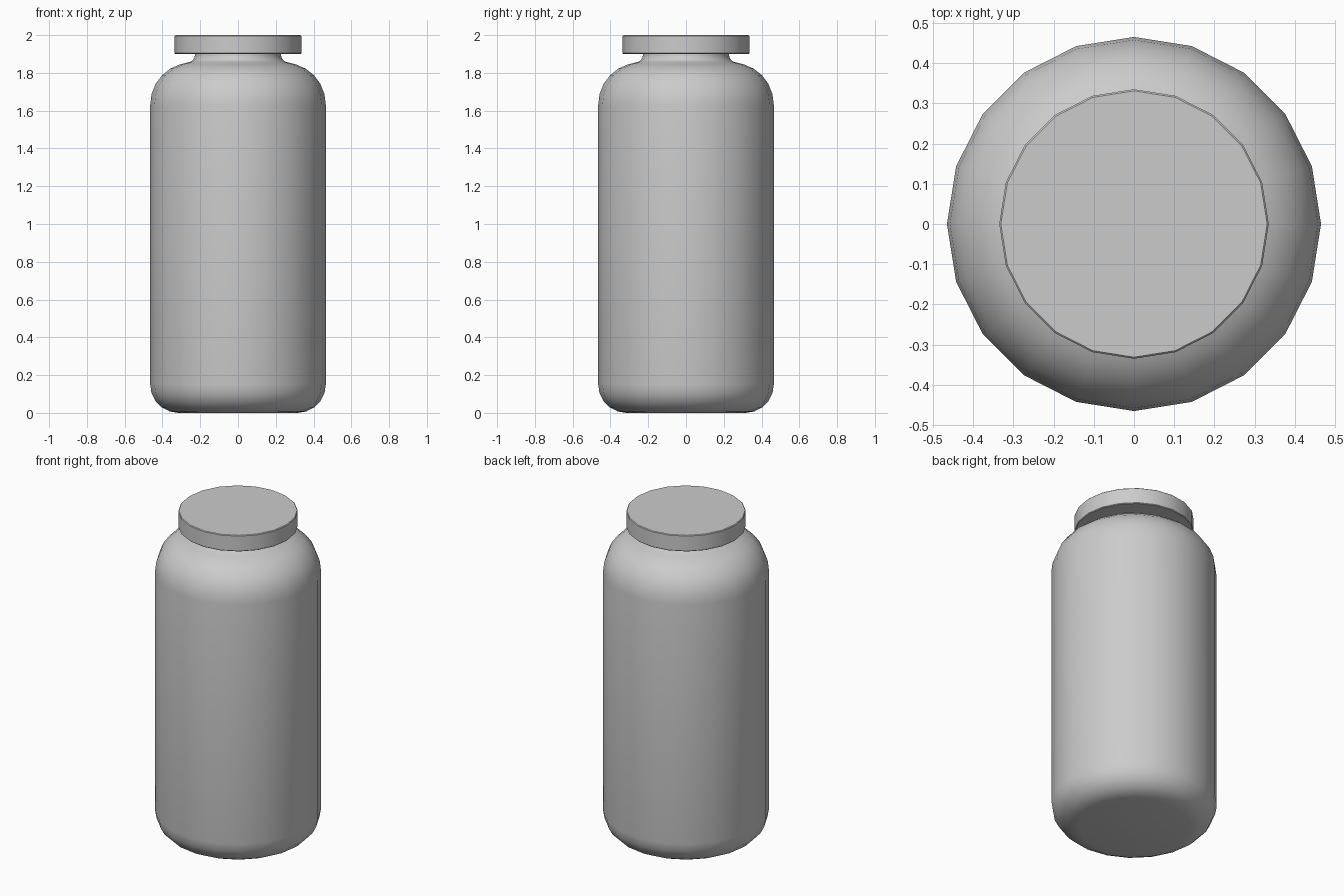
import bpy, bmesh, math

if "Cube" in bpy.data.objects:
    bpy.data.objects.remove(bpy.data.objects["Cube"])

SIDES = 20


def arc(cx, cz, rx, rz, a0, a1, steps):
    """Points along an elliptical arc in the (radius, height) plane."""
    pts = []
    for i in range(steps + 1):
        a = math.radians(a0 + (a1 - a0) * i / steps)
        pts.append((cx + rx * math.cos(a), cz + rz * math.sin(a)))
    return pts


def lathe(name, profile, angle=40):
    """Revolve a bottom-to-top profile about z and cap both ends."""
    bm = bmesh.new()
    rings = []
    for r, z in profile:
        rings.append([bm.verts.new((r * math.cos(2 * math.pi * i / SIDES),
                                    r * math.sin(2 * math.pi * i / SIDES), z))
                      for i in range(SIDES)])
    for low, high in zip(rings, rings[1:]):
        for i in range(SIDES):
            j = (i + 1) % SIDES
            bm.faces.new((low[i], low[j], high[j], high[i]))
    bm.faces.new(rings[0][::-1])
    bm.faces.new(rings[-1])
    mesh = bpy.data.meshes.new(name)
    bm.to_mesh(mesh)
    bm.free()
    obj = bpy.data.objects.new(name, mesh)
    bpy.context.collection.objects.link(obj)
    bpy.ops.object.select_all(action='DESELECT')
    bpy.context.view_layer.objects.active = obj
    obj.select_set(True)
    bpy.ops.object.shade_smooth_by_angle(angle=math.radians(angle))
    return obj


# Jar body: rounded base, straight wall, rounded shoulder, coved neck
body = arc(0.315, 0.15, 0.15, 0.15, -90, 0, 5)
body += arc(0.25, 1.63, 0.215, 0.223, 0, 90, 6)
body += arc(0.27, 1.895, 0.042, 0.04, 270, 180, 4)[1:]
body = [p for i, p in enumerate(body) if i != 12]
body += [(0.228, 1.905)]
lathe("jar_body", body)

# Screw lid: flat disc with very slightly eased rims
lathe("lid", [(0.331, 1.90), (0.335, 1.904), (0.335, 1.996), (0.331, 2.0)])
